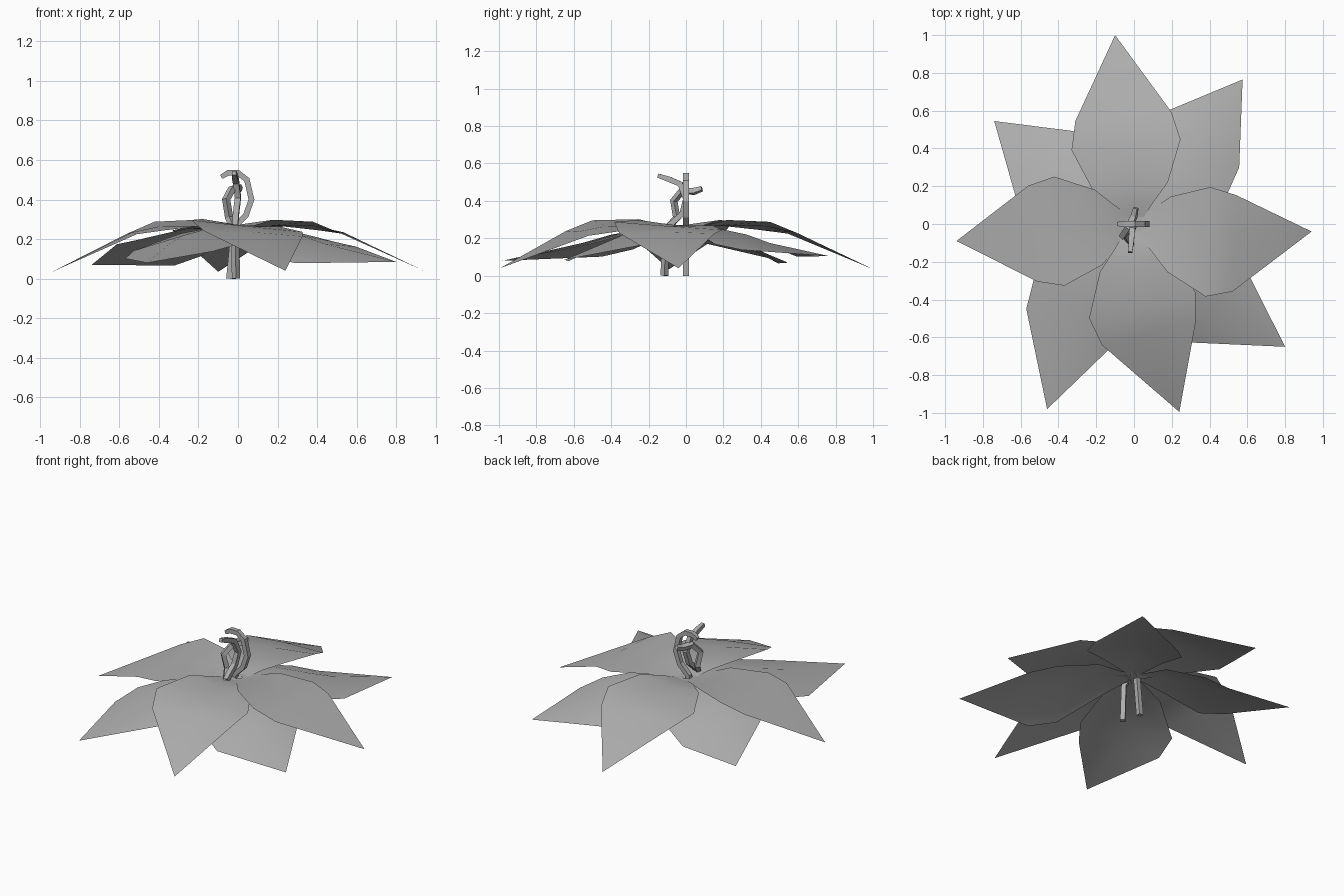
import bpy
from math import pi, sin
from mathutils import Vector

cube = bpy.data.objects.get("Cube")
if cube:
    bpy.data.objects.remove(cube)

# One flat colour for the whole plant
grey = bpy.data.materials.new("plain_grey")
grey.use_nodes = True
COLOUR = (0.42, 0.42, 0.42, 1)
grey.diffuse_color = COLOUR
bsdf = next(n for n in grey.node_tree.nodes if n.type == 'BSDF_PRINCIPLED')
bsdf.inputs["Base Color"].default_value = COLOUR

# Leaf rows: distance along the leaf, half width,
# then heights of the anticlockwise edge, middle and clockwise edge
UPPER = [(0.0, 0.03, 0.235, 0.235, 0.235), (0.1, 0.11, 0.255, 0.258, 0.272),
         (0.2, 0.2, 0.268, 0.27, 0.298), (0.42, 0.29, 0.245, 0.265, 0.288),
         (0.57, 0.255, 0.225, 0.235, 0.228)]
LOWER = [(0.02, 0.03, 0.245, 0.245, 0.245), (0.2, 0.17, 0.235, 0.258, 0.235),
         (0.44, 0.28, 0.155, 0.22, 0.155), (0.6, 0.245, 0.12, 0.175, 0.12)]


def make_leaf(name, tip, rows, bend=0.0, tilt=0.0):
    """Folded leaf from the centre to the tip; bend shifts its middle clockwise,
    tilt lowers its clockwise edge."""
    tip = Vector(tip)
    axis = Vector((tip.x, tip.y, 0))
    side = Vector((tip.y, -tip.x, 0)).normalized()
    verts, faces = [], []
    for t, half, *heights in rows:
        shift = bend * sin(pi * min(t, 0.5))
        for s, z in zip((-1, 0, 1), heights):
            up = Vector((0, 0, z - s * tilt * t))
            verts.append(axis * t + side * (shift + s * half) + up)
    for r in range(len(rows) - 1):
        for c in (0, 1):
            a = r * 3 + c
            faces.append((a, a + 3, a + 4, a + 1))
    last = len(verts) - 3
    verts.append(tip)
    faces += [(last, last + 3, last + 1), (last + 1, last + 3, last + 2)]
    mesh = bpy.data.meshes.new(name)
    mesh.from_pydata(verts, [], faces)
    mesh.materials.append(grey)
    mesh.shade_smooth()
    obj = bpy.data.objects.new(name, mesh)
    bpy.context.collection.objects.link(obj)


def make_stalk(name, points):
    """Square-sectioned stalk through the points, thinner at its curled end."""
    curve = bpy.data.curves.new(name, 'CURVE')
    curve.dimensions = '3D'
    curve.bevel_depth = 0.021
    curve.bevel_resolution = 0
    curve.use_fill_caps = True
    spline = curve.splines.new('POLY')
    spline.points.add(len(points) - 1)
    for i, (p, co) in enumerate(zip(spline.points, points)):
        p.co = (*co, 1)
        p.tilt = pi / 4
        p.radius = 0.75 if i == len(points) - 1 else 1.0
    curve.materials.append(grey)
    obj = bpy.data.objects.new(name, curve)
    bpy.context.collection.objects.link(obj)
    bpy.ops.object.select_all(action='DESELECT')
    obj.select_set(True)
    bpy.context.view_layer.objects.active = obj
    bpy.ops.object.convert(target='MESH')
    bpy.ops.object.shade_flat()


# Upper ring of leaves, each with its clockwise edge raised
make_leaf("upper_leaf_back", (-0.1, 1.0, 0.035), UPPER)
make_leaf("upper_leaf_left", (0.94, -0.04, 0.04), UPPER, bend=0.08)
make_leaf("upper_leaf_front", (0.24, -0.995, 0.04), UPPER, bend=0.06, tilt=-0.02)
make_leaf("upper_leaf_right", (-0.94, -0.09, 0.035), UPPER)

# Lower ring of leaves
make_leaf("lower_leaf_back_left", (0.575, 0.765, 0.105), LOWER, bend=0.02, tilt=-0.03)
make_leaf("lower_leaf_front_left", (0.8, -0.65, 0.085), LOWER, bend=0.06, tilt=0.07)
make_leaf("lower_leaf_front_right", (-0.46, -0.98, 0.08), LOWER, bend=0.08, tilt=0.03)
make_leaf("lower_leaf_back_right", (-0.74, 0.545, 0.07), LOWER, bend=-0.04, tilt=0.09)

# Curled stalks in the middle
make_stalk("main_stalk", [(-0.045, 0, 0), (-0.02, 0, 0.26), (0.04, 0, 0.32), (0.068, 0, 0.4),
                          (0.045, 0, 0.5), (0, 0, 0.535), (-0.05, 0, 0.535), (-0.085, 0, 0.515)])
make_stalk("front_stalk", [(-0.01, -0.115, 0), (-0.015, -0.11, 0.24), (-0.045, -0.05, 0.31),
                           (-0.06, -0.065, 0.4), (-0.03, -0.02, 0.455), (0, 0.04, 0.45),
                           (0.01, 0.085, 0.465)])
make_stalk("side_stalk", [(-0.015, -0.1, 0.26), (-0.01, -0.02, 0.33), (0, 0, 0.41),
                          (-0.01, -0.03, 0.49), (-0.015, -0.09, 0.515), (-0.02, -0.15, 0.535)])
